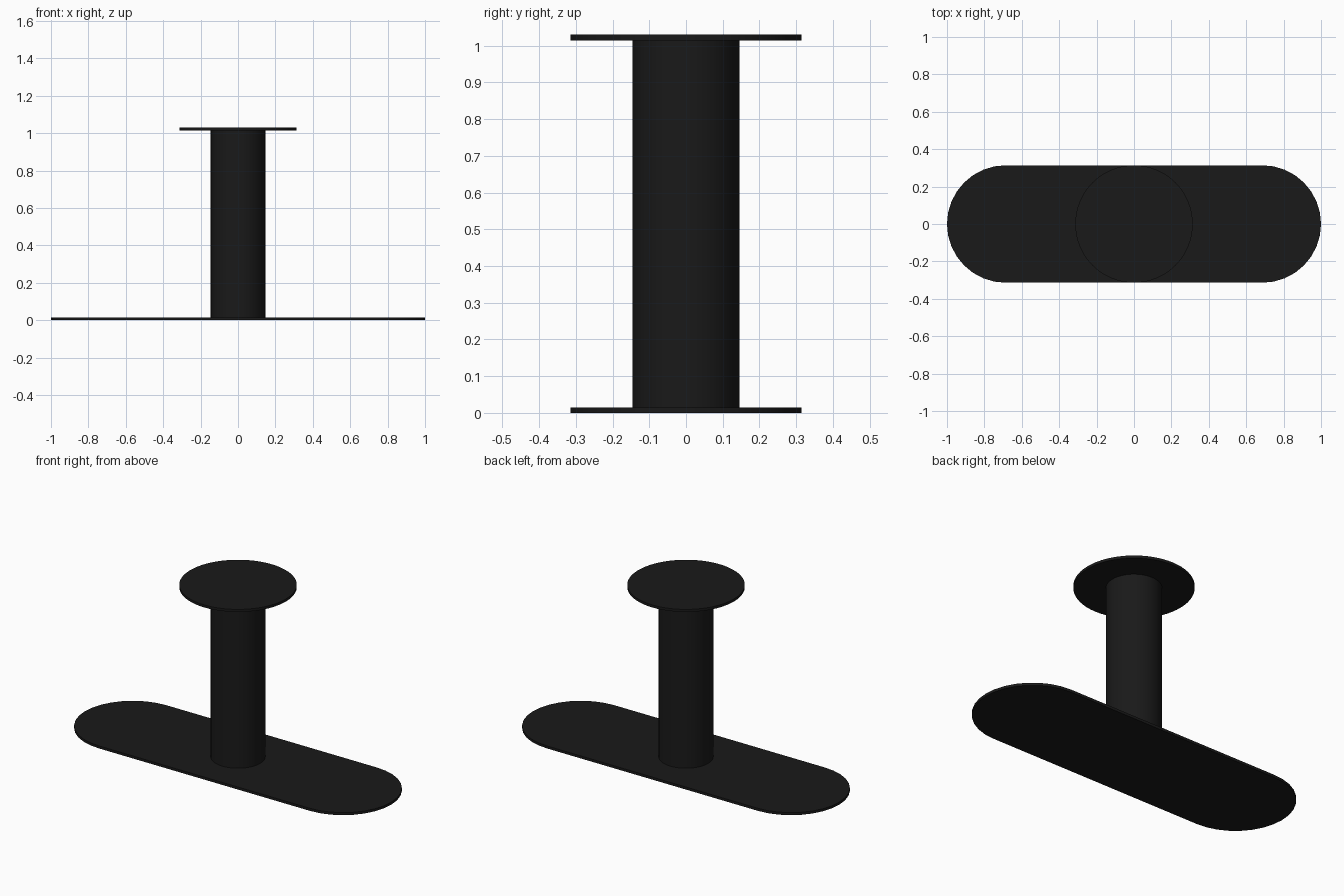
import bpy
import bmesh
from math import sin, cos, pi

if "Cube" in bpy.data.objects:
    bpy.data.objects.remove(bpy.data.objects["Cube"])

R = 0.314          # half-width of base and radius of top disc
T = 0.015          # plate thickness
H = 1.03           # overall height

black = bpy.data.materials.new("black")
black.diffuse_color = (0.01, 0.01, 0.01, 1)
black.use_nodes = True
black.node_tree.nodes["Principled BSDF"].inputs["Base Color"].default_value = black.diffuse_color


def extruded(name, outline, z0, z1):
    """Solid made by raising a flat outline from z0 to z1."""
    bm = bmesh.new()
    face = bm.faces.new([bm.verts.new((x, y, z0)) for x, y in outline])
    top = bmesh.ops.extrude_face_region(bm, geom=[face])["geom"]
    verts = [v for v in top if isinstance(v, bmesh.types.BMVert)]
    bmesh.ops.translate(bm, verts=verts, vec=(0, 0, z1 - z0))
    bmesh.ops.recalc_face_normals(bm, faces=bm.faces)
    mesh = bpy.data.meshes.new(name)
    bm.to_mesh(mesh)
    bm.free()
    mesh.materials.append(black)
    obj = bpy.data.objects.new(name, mesh)
    bpy.context.collection.objects.link(obj)
    bpy.ops.object.select_all(action='DESELECT')
    obj.select_set(True)
    bpy.context.view_layer.objects.active = obj
    bpy.ops.object.shade_smooth_by_angle()
    return obj


def arc(cx, radius, start, sweep, n):
    return [(cx + radius * cos(start + sweep * i / n),
             radius * sin(start + sweep * i / n)) for i in range(n + 1)]


def circle(radius, n):
    return arc(0, radius, 0, 2 * pi, n)[:-1]


# Long base plate with round ends
base = arc(1 - R, R, -pi / 2, pi, 16) + arc(R - 1, R, pi / 2, pi, 16)
extruded("base_plate", base, 0, T)

# Round column between the plates
extruded("column", circle(0.146, 48), T, H - T)

# Round top plate
extruded("top_plate", circle(R, 64), H - T, H)
